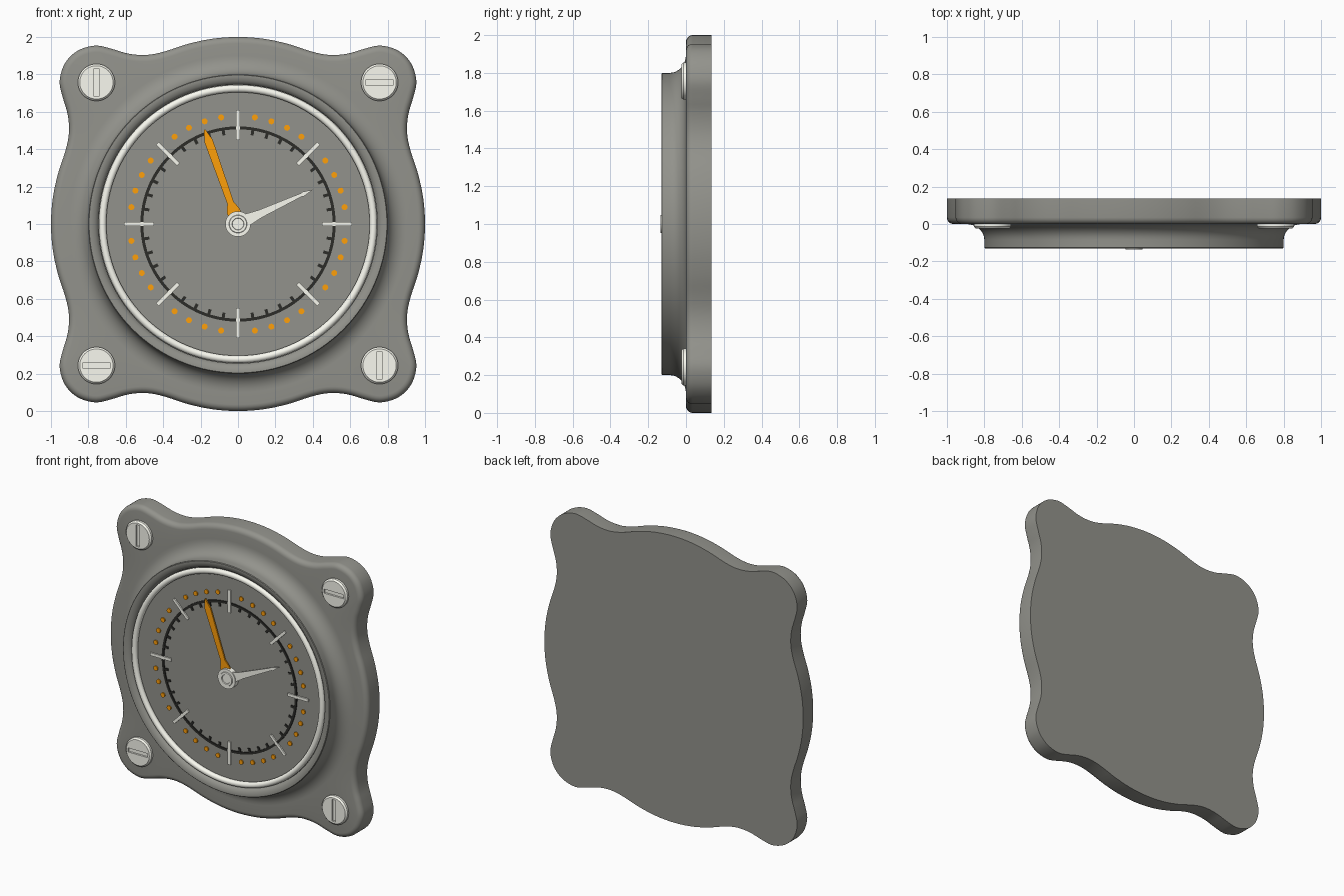
import bpy, bmesh, math
from mathutils import Vector

if "Cube" in bpy.data.objects:
    bpy.data.objects.remove(bpy.data.objects["Cube"])

ZC = 1.0          # height of the dial centre
DIAL = -0.09      # y of the dial surface


def material(name, rgb):
    m = bpy.data.materials.new(name)
    m.diffuse_color = (*rgb, 1)
    m.use_nodes = True
    m.node_tree.nodes["Principled BSDF"].inputs["Base Color"].default_value = m.diffuse_color
    return m


GREY = material("dark_grey", (0.29, 0.29, 0.262))
WHITE = material("ivory", (0.95, 0.95, 0.87))
ORANGE = material("orange", (1.0, 0.35, 0.003))
BLACK = material("black", (0.025, 0.025, 0.022))


def smooth(ob, deg):
    bpy.ops.object.select_all(action='DESELECT')
    ob.select_set(True)
    bpy.context.view_layer.objects.active = ob
    bpy.ops.object.shade_smooth_by_angle(angle=math.radians(deg))


def build(name, lofts, mat=None, closed=False):
    """One object from several lofts; each loft is a list of equal-length rings."""
    bm = bmesh.new()
    for rings in lofts:
        vs = [[bm.verts.new(p) for p in r] for r in rings]
        n = len(vs[0])
        pairs = list(zip(vs, vs[1:])) + ([(vs[-1], vs[0])] if closed else [])
        for a, b in pairs:
            for i in range(n):
                j = (i + 1) % n
                bm.faces.new((a[i], a[j], b[j], b[i]))
        if not closed:
            bm.faces.new(vs[0])
            bm.faces.new(vs[-1][::-1])
    bmesh.ops.recalc_face_normals(bm, faces=bm.faces)
    me = bpy.data.meshes.new(name)
    bm.to_mesh(me)
    bm.free()
    ob = bpy.data.objects.new(name, me)
    bpy.context.collection.objects.link(ob)
    if mat:
        me.materials.append(mat)
    smooth(ob, 35)
    return ob


def circle(r, y, n=128, cx=0, cz=0):
    return [(cx + r * math.sin(2 * math.pi * i / n), y,
             ZC + cz + r * math.cos(2 * math.pi * i / n)) for i in range(n)]


def lathe(name, profile, mat=None, closed=False, n=128, cx=0, cz=0):
    return build(name, [[circle(r, y, n, cx, cz) for r, y in profile]], mat, closed)


def prism(poly, y0, y1):
    return [[(x, y, ZC + z) for x, z in poly] for y in (y0, y1)]


def turned(poly, deg):
    """Rotate (x, z) points clockwise as seen from the front."""
    a = math.radians(deg)
    return [(x * math.cos(a) + z * math.sin(a), z * math.cos(a) - x * math.sin(a))
            for x, z in poly]


def bar(r0, r1, w):
    return [(-w / 2, r0), (w / 2, r0), (w / 2, r1), (-w / 2, r1)]


# Wavy plate outline: one eighth, mirrored and repeated, smoothed by a spline
eighth = [(0, 1), (0.14, 0.99), (0.27, 0.962), (0.38, 0.926), (0.46, 0.907),
          (0.53, 0.904), (0.6, 0.914), (0.67, 0.935), (0.757, 0.954),
          (0.84, 0.935), (0.896, 0.896)]
quarter = eighth + [(z, x) for x, z in eighth[-2:0:-1]]
ctrl = [Vector(p) for k in range(4) for p in turned(quarter, 90 * k)]
outline = []
N = len(ctrl)
for i in range(N):
    a, b, c, d = (ctrl[(i + k) % N] for k in (-1, 0, 1, 2))
    for s in range(4):
        t = s / 4
        outline.append(0.5 * (2 * b + (c - a) * t + (2 * a - 5 * b + 4 * c - d) * t * t
                              + (3 * b - 3 * c + d - a) * t ** 3))
M = len(outline)


def inset(d, y):
    ring = []
    for i, p in enumerate(outline):
        t = (outline[(i + 1) % M] - outline[i - 1]).normalized()
        q = p + d * Vector((t.y, -t.x)) * (1 if (t.y * p.x - t.x * p.y) < 0 else -1)
        ring.append((q.x, y, ZC + q.y))
    return ring


def round_ring(r, y):
    return [(p.normalized().x * r, y, ZC + p.normalized().y * r) for p in outline]


# Housing: flat back, rounded plate edge, filleted collar, bezel lip and well
B = 0.035
rings = [inset(0, 0.135)]
for k in range(6):
    a = math.pi / 2 * k / 5
    rings.append(inset(B * (1 - math.cos(a)), B * (1 - math.sin(a))))
for k in range(9):
    a = math.pi / 2 * k / 8
    rings.append(round_ring(0.90 - 0.10 * math.sin(a), -0.085 * (1 - math.cos(a))))
for r, y in [(0.80, -0.126), (0.796, -0.13), (0.785, -0.13), (0.765, -0.124),
             (0.75, -0.112), (0.745, -0.10), (0.745, -0.06)]:
    rings.append(round_ring(r, y))
build("housing", [rings], GREY)

# Dial plate and bright rim ring
lathe("dial", [(0.743, -0.055), (0.743, DIAL)], GREY)
rim = [(0.724 + 0.02 * math.cos(2 * math.pi * k / 16),
        -0.105 + 0.02 * math.sin(2 * math.pi * k / 16)) for k in range(16)]
lathe("rim_ring", rim, WHITE, closed=True)

# Inner scale: black ring with short inward ticks
F = DIAL + 0.005
lathe("scale_ring", [(0.506, F), (0.522, F), (0.522, DIAL - 0.007), (0.506, DIAL - 0.007)],
      BLACK, closed=True)
build("scale_ticks", [prism(turned(bar(0.48, 0.51, 0.016), 9 * k),
                            F, DIAL - 0.006) for k in range(40) if k % 5], BLACK)

# Eight main ticks and the outer dots
build("main_ticks", [prism(turned(bar(0.45, 0.61, 0.02), 45 * k), F, DIAL - 0.009)
                     for k in range(8)], WHITE)
dot = [(0.016 * math.cos(k * math.pi / 6), 0.577 + 0.016 * math.sin(k * math.pi / 6))
       for k in range(12)]
build("outer_dots", [prism(turned(dot, 9 * k), F, DIAL - 0.008)
                     for k in range(40) if k % 5], ORANGE)

# Hands and hub
long_hand = [(-0.036, 0.03), (0.036, 0.03), (0.036, 0.075), (0.018, 0.12), (0.023, 0.47),
             (0.004, 0.535), (-0.004, 0.535), (-0.023, 0.47), (-0.018, 0.12), (-0.036, 0.075)]
build("long_hand", [prism(turned(long_hand, -19.5), -0.102, -0.112)], ORANGE)
short_hand = [(-0.036, 0.03), (0.036, 0.03), (0.03, 0.075), (0.022, 0.13), (0.009, 0.375),
              (0.013, 0.38), (0, 0.44), (-0.013, 0.38), (-0.009, 0.375),
              (-0.022, 0.13), (-0.03, 0.075)]
build("short_hand", [prism(turned(short_hand, 65.3), -0.114, -0.122)], WHITE)
lathe("hub", [(0.068, F), (0.068, -0.128), (0.048, -0.128), (0.046, -0.135),
              (0.032, -0.135), (0.03, -0.129), (0.01, -0.129)], WHITE, n=48)

# Four slotted corner screws, slots alternating in direction
for i, (sx, sz, deg) in enumerate([(-1, 1, 0), (1, 1, 90), (-1, -1, 90), (1, -1, 0)]):
    cx, cz = 0.757 * sx, 0.757 * sz
    screw = lathe(f"screw_{i + 1}", [(0.099, 0.02), (0.099, -0.014), (0.089, -0.025)],
                  WHITE, n=48, cx=cx, cz=cz)
    slot = [(x + cx, z + cz) for x, z in turned(bar(-0.075, 0.075, 0.028), deg)]
    cutter = build("slot_cutter", [prism(slot, -0.012, -0.06)], WHITE)
    cutter.hide_render = True
    mod = screw.modifiers.new("slot", 'BOOLEAN')
    mod.operation, mod.solver, mod.object = 'DIFFERENCE', 'EXACT', cutter
    bpy.context.view_layer.objects.active = screw
    bpy.ops.object.modifier_apply(modifier=mod.name)
    bpy.data.objects.remove(cutter)
    smooth(screw, 20)
